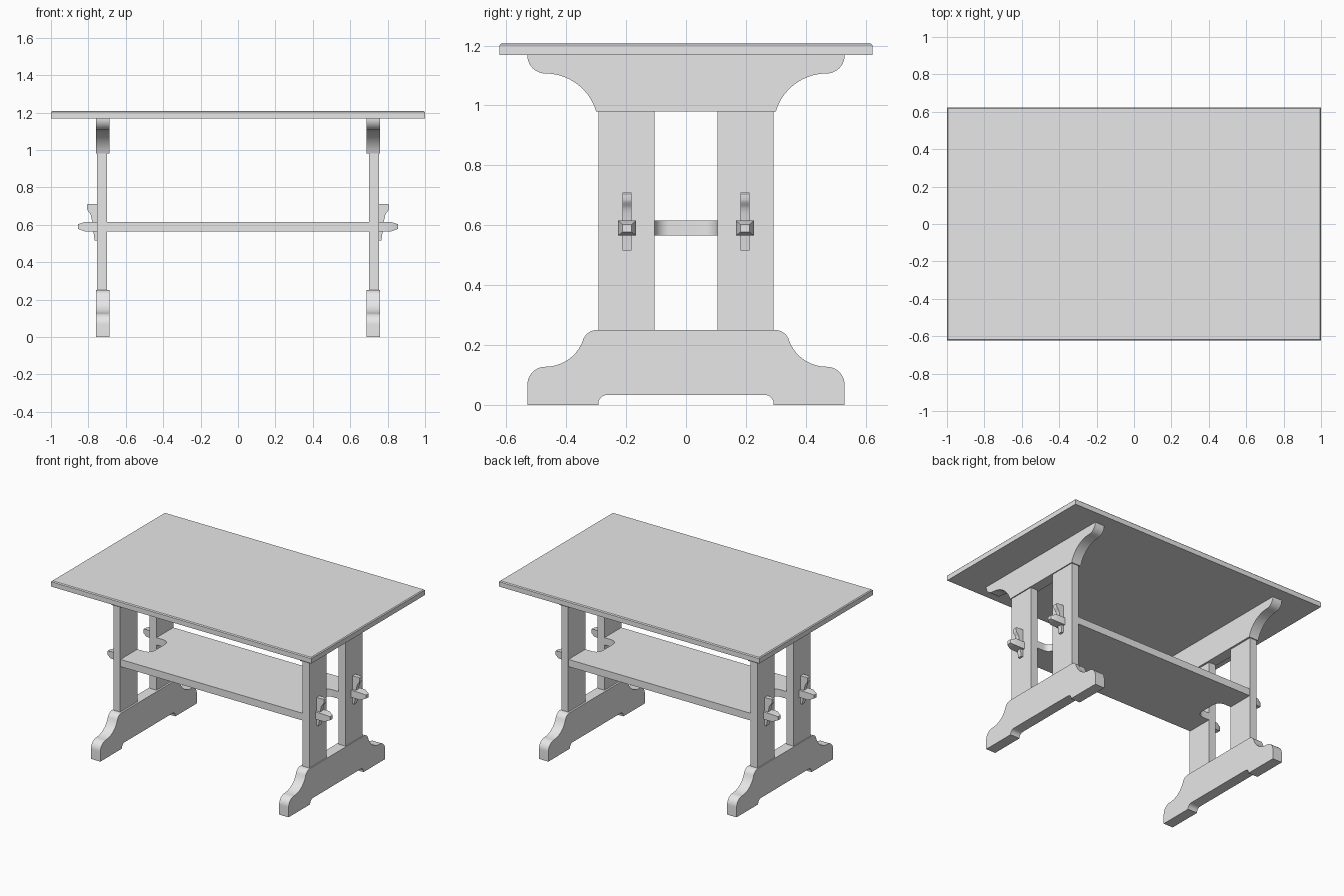
import bpy, bmesh
from math import cos, sin, radians
from mathutils import Vector

cube = bpy.data.objects.get("Cube")
if cube:
    bpy.data.objects.remove(cube, do_unlink=True)

wood = bpy.data.materials.new("plain_grey")
wood.use_nodes = True
wood.diffuse_color = (0.8, 0.8, 0.8, 1)
wood.node_tree.nodes["Principled BSDF"].inputs["Base Color"].default_value = (0.8, 0.8, 0.8, 1)


def finish(name, bm):
    bmesh.ops.recalc_face_normals(bm, faces=bm.faces[:])
    mesh = bpy.data.meshes.new(name)
    bm.to_mesh(mesh)
    bm.free()
    mesh.materials.append(wood)
    obj = bpy.data.objects.new(name, mesh)
    bpy.context.collection.objects.link(obj)
    bpy.ops.object.select_all(action='DESELECT')
    obj.select_set(True)
    bpy.context.view_layer.objects.active = obj
    bpy.ops.object.shade_smooth_by_angle(angle=radians(30))
    return obj


def arc(cx, cy, r, start, end, steps=10):
    angles = [radians(start + (end - start) * i / steps) for i in range(steps + 1)]
    return [(cx + r * cos(a), cy + r * sin(a)) for a in angles]


def mirrored(half):
    """Close a half outline by reflecting it across its first axis."""
    return half + [(-a, b) for a, b in reversed(half)]


def extrude(name, outline, place, low, high):
    """Sweep a flat outline from low to high; place maps (a, b, depth) to xyz."""
    bm = bmesh.new()
    face = bm.faces.new([bm.verts.new(place(a, b, low)) for a, b in outline])
    shift = Vector(place(0, 0, high)) - Vector(place(0, 0, low))
    new = bmesh.ops.extrude_face_region(bm, geom=[face], use_keep_orig=True)["geom"]
    bmesh.ops.translate(bm, vec=shift, verts=[v for v in new if isinstance(v, bmesh.types.BMVert)])
    return finish(name, bm)


def box_mesh(x0, x1, y0, y1, z0, z1):
    bm = bmesh.new()
    bmesh.ops.create_cube(bm, size=1)
    for v in bm.verts:
        v.co = ((x0 + x1) / 2 + v.co.x * (x1 - x0),
                (y0 + y1) / 2 + v.co.y * (y1 - y0),
                (z0 + z1) / 2 + v.co.z * (z1 - z0))
    return bm


def along_x(a, b, d): return (d, a, b)
def along_y(a, b, d): return (a, d, b)
def along_z(a, b, d): return (a, b, d)


# Table top with a fine chamfer round the upper edge
bm = box_mesh(-1, 1, -0.623, 0.623, 1.168, 1.208)
rim = [e for e in bm.edges if all(v.co.z > 1.2 for v in e.verts)]
bmesh.ops.bevel(bm, geom=rim, offset=0.006, segments=1, affect='EDGES')
finish("table_top", bm)

# Shelf with a rounded notch in each end
notch = [(0.7, -0.29), (0.7, -0.105)]
notch += arc(0.65, -0.055, 0.05, 270, 180)
notch += arc(0.65, 0.055, 0.05, 180, 90)
notch += [(0.7, 0.105), (0.7, 0.29)]
shelf = notch + [(-x, y) for x, y in reversed(notch)]
extrude("shelf", shelf, along_z, 0.565, 0.615)

# Outlines of the end frames
foot = mirrored([(-0.293, 0)] + [(-0.53, 0)]
                + arc(-0.47, 0.067, 0.06, 180, 90)
                + arc(-0.47, 0.261, 0.134, 270, 341)
                + arc(-0.297, 0.2, 0.05, 160, 90))
recess = arc(-0.263, 0.003, 0.03, 90, 180, 6)
foot += [(-a, b) for a, b in reversed(recess)] + recess

beam = mirrored([(-0.53, 1.168)]
                + arc(-0.47, 1.167, 0.06, 180, 270)
                + arc(-0.47, 0.93, 0.177, 90, 16.5, 14))

# Wedge outline with a hooked head
wedge = [(0.75, 0.515), (0.767, 0.515), (0.779, 0.615), (0.785, 0.64)]
wedge += [(0.788, 0.655), (0.795, 0.666), (0.803, 0.675), (0.808, 0.685), (0.808, 0.705)]
wedge += [(0.803, 0.71), (0.75, 0.71)]

for side, s in (("left", 1), ("right", -1)):
    extrude(side + "_foot", foot, along_x, s * 0.687, s * 0.76)
    extrude(side + "_top_beam", beam, along_x, s * 0.687, s * 0.76)
    for end, t in (("front", -1), ("back", 1)):
        tag = end + "_" + side
        finish(tag + "_post", box_mesh(*sorted((s * 0.7, s * 0.753)),
                                       *sorted((t * 0.105, t * 0.293)), 0.25, 0.981))

        # Tenon through the post, tapered to a blunt tip
        bm = box_mesh(*sorted((s * 0.69, s * 0.82)), t * 0.197 - 0.03, t * 0.197 + 0.03, 0.565, 0.615)
        tip = max(bm.faces, key=lambda f: f.calc_center_median().x * s)
        new = bmesh.ops.extrude_discrete_faces(bm, faces=[tip])["faces"][0]
        mid = new.calc_center_median()
        for v in new.verts:
            v.co = mid + (v.co - mid) * 0.5 + Vector((s * 0.035, 0, 0))
        finish(tag + "_tenon", bm)

        extrude(tag + "_wedge", [(s * a, b) for a, b in wedge], along_y,
                t * 0.197 - 0.015, t * 0.197 + 0.015)
